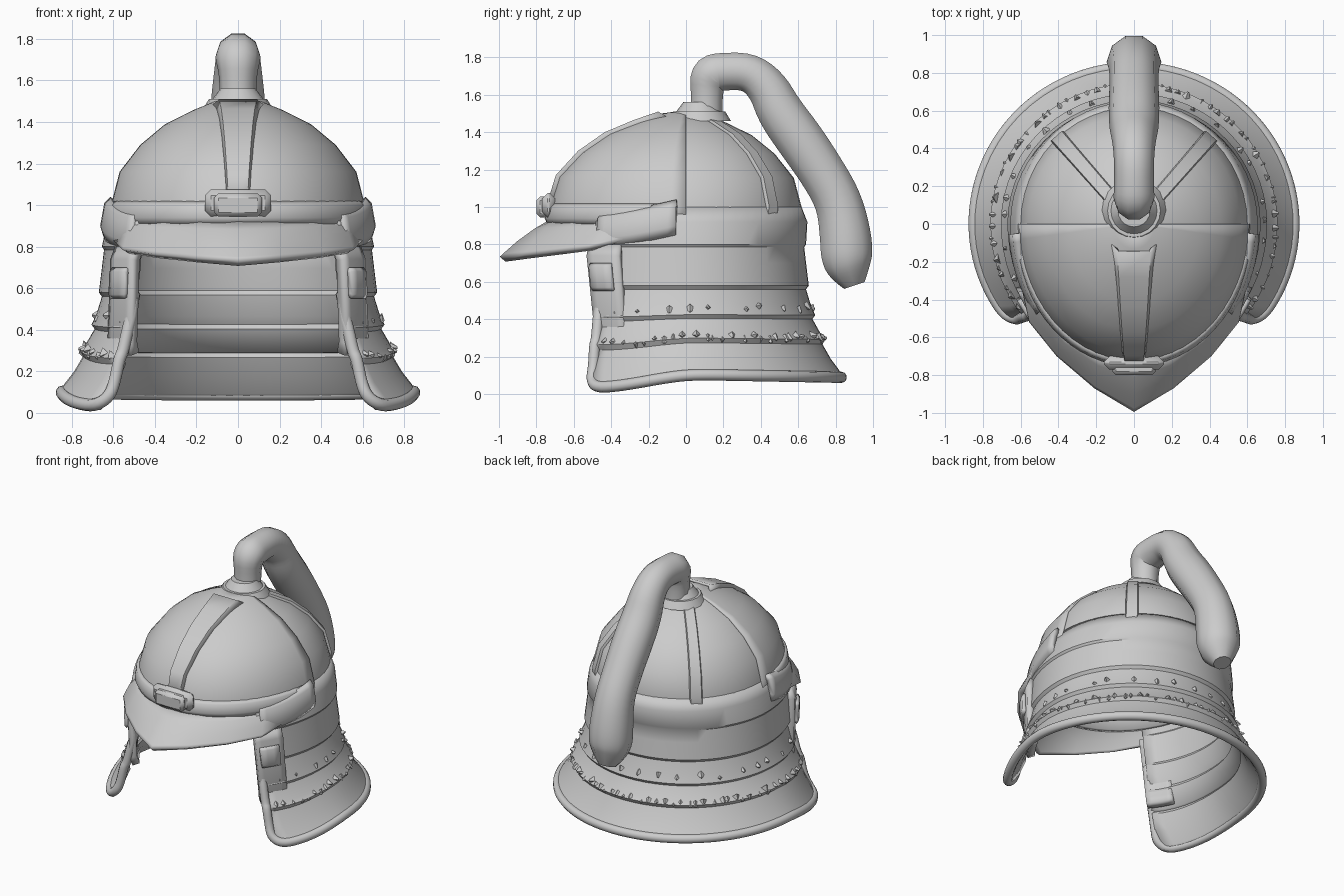
import bpy, bmesh, math, random
from mathutils import Vector, Matrix

random.seed(4)
if "Cube" in bpy.data.objects:
    bpy.data.objects.remove(bpy.data.objects["Cube"], do_unlink=True)

metal = bpy.data.materials.new("plain_grey")
metal.use_nodes = True
metal.diffuse_color = (0.6, 0.6, 0.6, 1)
bsdf = next(n for n in metal.node_tree.nodes if n.type == 'BSDF_PRINCIPLED')
bsdf.inputs["Base Color"].default_value = (0.6, 0.6, 0.6, 1)


def finish(obj, angle=40):
    obj.data.materials.clear()
    obj.data.materials.append(metal)
    bpy.ops.object.select_all(action='DESELECT')
    obj.select_set(True)
    bpy.context.view_layer.objects.active = obj
    bpy.ops.object.shade_smooth_by_angle(angle=math.radians(angle))
    return obj


def add_mesh(name, bm):
    mesh = bpy.data.meshes.new(name)
    bm.to_mesh(mesh)
    bm.free()
    obj = bpy.data.objects.new(name, mesh)
    bpy.context.collection.objects.link(obj)
    return finish(obj)


def point(a, r, z):
    """Point on the helmet's oval; angle runs from the back over the left side."""
    a = math.radians(a)
    c = math.cos(a)
    stretch = min(0.93 + 0.3 * z, 1.19) if c < 0 else (1.03 if z > 0.9 else 0.98)
    ramp = min(max((-c + 0.1) / 0.7, 0), 1)
    back = max(c, 0)
    drop = (0.09 * ramp * ramp * (3 - 2 * ramp) + 0.02 * back) * max(0, 1 - z / 0.5)
    return Vector((r * math.sin(a), r * stretch * c, z - drop))


def grid(name, rows, thick):
    bm = bmesh.new()
    vs = [[bm.verts.new(p) for p in row] for row in rows]
    for top, low in zip(vs, vs[1:]):
        for j in range(len(top) - 1):
            bm.faces.new((top[j], top[j + 1], low[j + 1], low[j]))
    bmesh.ops.remove_doubles(bm, verts=bm.verts, dist=0.0005)
    obj = add_mesh(name, bm)
    mod = obj.modifiers.new("thickness", 'SOLIDIFY')
    mod.thickness = thick
    mod.offset = -1
    return obj


def shell(name, profile, a0, a1, n, thick, lift=lambda t: 0):
    rows = []
    for r, z in profile:
        trim = 5 * max(0, 1 - z / 0.22) if a0 < 0 else 0
        angles = [a0 + trim + (a1 - a0 - 2 * trim) * j / n for j in range(n + 1)]
        rows.append([point(a, r, z + lift(j / n)) for j, a in enumerate(angles)])
    return grid(name, rows, thick)


def tube(name, pts, radius):
    """pts are (x, y, z, radius scale)."""
    curve = bpy.data.curves.new(name, 'CURVE')
    curve.dimensions = '3D'
    curve.bevel_depth = radius
    curve.bevel_resolution = 3
    curve.use_fill_caps = True
    curve.resolution_u = 4
    spline = curve.splines.new('NURBS')
    spline.points.add(len(pts) - 1)
    spline.use_endpoint_u = True
    spline.order_u = 3
    for p, q in zip(spline.points, pts):
        p.co = (*q[:3], 1)
        p.radius = q[3]
    obj = bpy.data.objects.new(name, curve)
    bpy.context.collection.objects.link(obj)
    bpy.ops.object.select_all(action='DESELECT')
    obj.select_set(True)
    bpy.context.view_layer.objects.active = obj
    bpy.ops.object.convert(target='MESH')
    return finish(bpy.context.object, 60)


def block(name, loc, size, bevel):
    bm = bmesh.new()
    bmesh.ops.create_cube(bm, size=1, matrix=Matrix.Translation(loc) @ Matrix.Diagonal((*size, 1)))
    bmesh.ops.bevel(bm, geom=bm.edges[:], offset=bevel, segments=1, affect='EDGES')
    return add_mesh(name, bm)


# Domed cap
DOME = [(0.005, 1.51), (0.1, 1.495), (0.21, 1.45), (0.34, 1.385), (0.46, 1.285),
        (0.56, 1.155), (0.6, 1.0), (0.615, 0.85)]
shell("dome", DOME, 0, 360, 48, 0.035)
# Front half of the cap is a second, slightly raised plate
shell("front_dome_plate", [(r + 0.01, z + 0.005) for r, z in DOME], 90, 270, 28, 0.015)


# Ribs running down the cap
def rib(name, a, w0, w1, lift, last):
    side = Vector((math.cos(math.radians(a)), -math.sin(math.radians(a)), 0))
    rows = []
    pts = DOME[1:last]
    for i, (r, z) in enumerate(pts):
        w = w0 + (w1 - w0) * i / (len(pts) - 1)
        mid = point(a, r + lift, z + lift * 0.6)
        inner = point(a, r - 0.01, z - 0.01)
        rows.append([inner - side * w, mid - side * w * 0.75, mid + side * w * 0.75, inner + side * w])
    grid(name, rows, 0.02)


rib("front_ridge", 180, 0.12, 0.06, 0.025, 7)
for label, a in (("left", 42), ("right", 318)):
    rib(label + "_back_rib", a, 0.04, 0.05, 0.012, 8)

# Layered neck guard, open at the front
SKIRT = [(0.60, 1.0), (0.63, 0.92), (0.655, 0.8), (0.645, 0.785), (0.655, 0.7), (0.67, 0.58),
         (0.655, 0.56), (0.68, 0.48), (0.705, 0.425), (0.69, 0.405), (0.74, 0.32),
         (0.76, 0.30), (0.745, 0.275), (0.79, 0.2), (0.845, 0.13), (0.865, 0.105)]
shell("neck_guard", SKIRT, -130, 130, 44, 0.04)

# Rolled rim around the neck guard
edge = [(130, r - 0.015, z) for r, z in SKIRT[2:14] if r not in (0.645, 0.655, 0.69, 0.745)]
edge.append((130, 0.81, 0.14))
rim = edge + [(a, 0.85, 0.105) for a in range(126, -127, -9)]
rim += [(-a, r, z) for a, r, z in reversed(edge)]
tube("neck_guard_rim", [(*point(*p), 1) for p in rim], 0.03)

# Ragged lacing along the guard's layers
bm = bmesh.new()
for r, z, count in ((0.69, 0.46, 22), (0.75, 0.305, 60)):
    for k in range(count):
        a = -124 + 248 * (k + random.uniform(-0.3, 0.3)) / (count - 1)
        p = point(a, r, z + random.uniform(-0.015, 0.015))
        out = Vector((p.x, p.y, random.uniform(-0.9, 0.3))).normalized()
        turn = out.to_track_quat('Z', 'Y').to_matrix().to_4x4()
        bmesh.ops.create_cone(bm, cap_ends=True, segments=4, radius1=random.uniform(0.015, 0.03),
                              radius2=0.006, depth=random.uniform(0.025, 0.04),
                              matrix=Matrix.Translation(p) @ turn)
add_mesh("guard_lacing", bm)

# Cheek plates with a raised panel, and temple wings sweeping back from the peak
for label, s in (("left", 1), ("right", -1)):
    def span(near, far):
        return (near, far) if s > 0 else (360 - far, 360 - near)

    shell(label + "_cheek_plate", [(0.665, 0.8), (0.69, 0.74), (0.705, 0.36), (0.69, 0.31)],
          *span(117, 132), 5, 0.05)
    shell(label + "_cheek_panel", [(0.7, 0.7), (0.715, 0.68), (0.72, 0.57), (0.71, 0.55)],
          *span(120, 130), 3, 0.03)
    shell(label + "_temple_wing", [(0.615, 0.99), (0.645, 0.96), (0.665, 0.85), (0.65, 0.8)],
          *span(94, 128), 10, 0.035,
          lambda t: 0.07 * (1 - t if s > 0 else t) ** 1.5 - 0.02)

# Brow band and its front ornament
shell("brow_band", [(0.605, 1.02), (0.625, 1.0), (0.635, 0.94), (0.62, 0.9)], 100, 260, 30, 0.025)
block("brow_plate", (0, -0.735, 1.01), (0.32, 0.07, 0.13), 0.03)
block("brow_ornament", (0, -0.765, 1.0), (0.23, 0.07, 0.11), 0.02)

# Pointed peak
half = [(72, 0.6, -0.32, 0.83), (55, 0.555, -0.52, 0.785), (35, 0.41, -0.7, 0.765),
        (17, 0.21, -0.87, 0.748), (0, 0, -0.995, 0.735)]
full = [(180 - a, x, y, z) for a, x, y, z in half] + \
       [(180 + a, -x, y, z) for a, x, y, z in reversed(half[:-1])]
rows = []
for t in (0, 0.3, 0.65, 0.93, 1):
    rows.append([point(a, 0.615, 0.93).lerp(Vector((x, y, z)), t)
                 + Vector((0, 0, 0.015 * math.sin(math.pi * t))) for a, x, y, z in full])
grid("peak", rows, 0.04)

# Collar at the crown
bm = bmesh.new()
for r1, r2, z, d in ((0.17, 0.14, 1.485, 0.05), (0.13, 0.085, 1.53, 0.06)):
    bmesh.ops.create_cone(bm, cap_ends=True, segments=20, radius1=r1, radius2=r2, depth=d,
                          matrix=Matrix.Translation((0, 0.07, z)))
add_mesh("crown_collar", bm)

# Plume rising from the collar and hanging down the back
plume = [(0.11, 1.46, 0.9), (0.11, 1.6, 0.85), (0.12, 1.71, 1.1), (0.2, 1.725, 1.05),
         (0.34, 1.725, 1.05), (0.44, 1.64, 1.15), (0.5, 1.51, 1.3), (0.61, 1.36, 1.35),
         (0.72, 1.2, 1.3), (0.82, 1.03, 1.3), (0.855, 0.84, 1.45), (0.86, 0.72, 1.45),
         (0.88, 0.64, 1.1), (0.9, 0.58, 0.6)]
tube("plume", [(0, y, z, r) for y, z, r in plume], 0.1)
